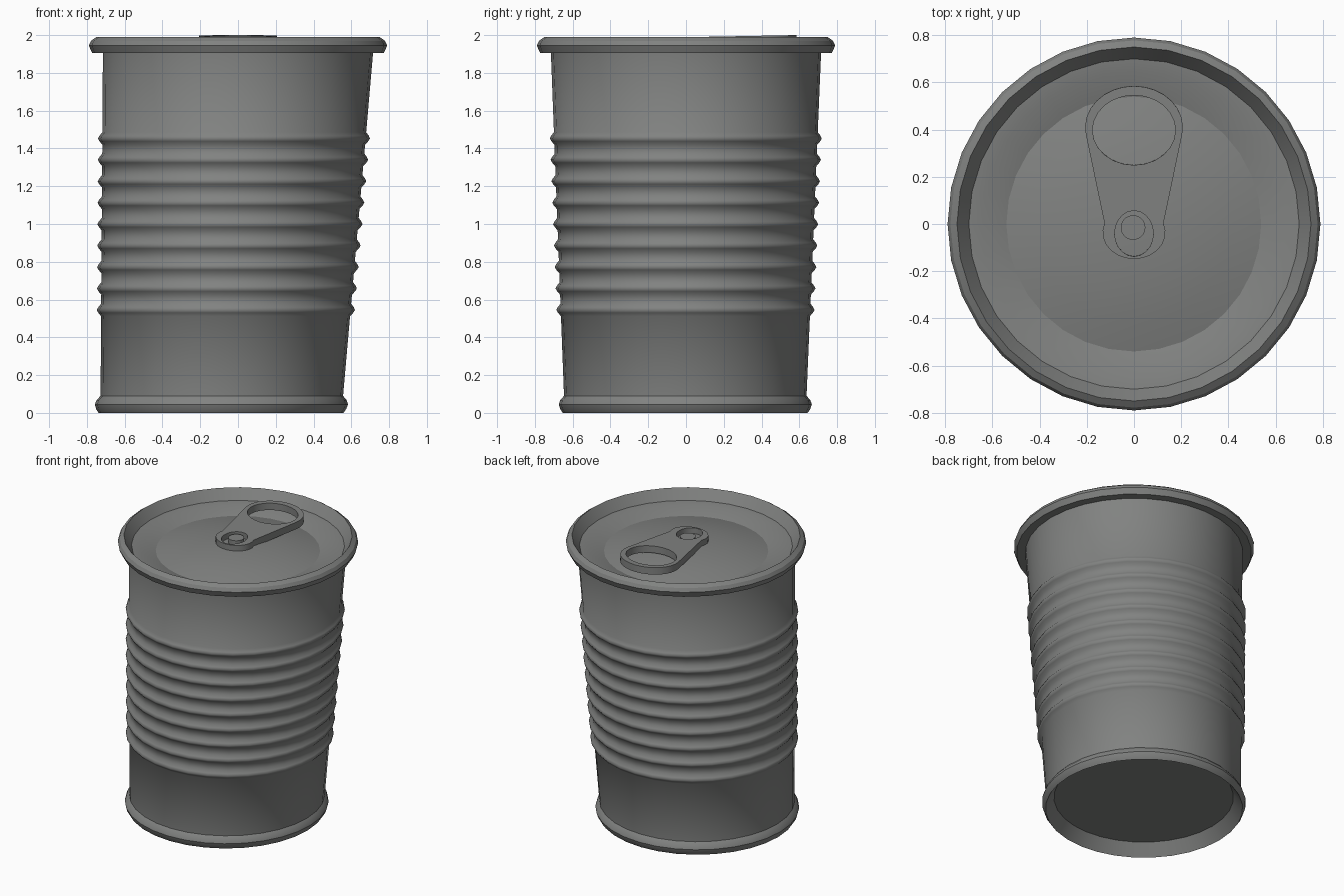
import bpy, bmesh, math

if "Cube" in bpy.data.objects:
    bpy.data.objects.remove(bpy.data.objects["Cube"])

SEG = 32

metal = bpy.data.materials.new("dark grey metal")
metal.diffuse_color = (0.22, 0.225, 0.22, 1)
metal.use_nodes = True
metal.node_tree.nodes["Principled BSDF"].inputs["Base Color"].default_value = metal.diffuse_color


def lean(z):
    """The can tapers off-centre: the base sits further to the left."""
    t = max(0.0, 1 - z / 1.9)
    return -0.09 * t, -0.004 * t


def finish(ob, angle):
    ob.data.materials.clear()
    ob.data.materials.append(metal)
    bpy.ops.object.select_all(action='DESELECT')
    ob.select_set(True)
    bpy.context.view_layer.objects.active = ob
    bpy.ops.object.shade_smooth_by_angle(angle=math.radians(angle))


def lathe(name, profile, angle=35, closed=False, origin=(0, 0)):
    """Spin (radius, z) points, listed so that faces point outwards."""
    bm = bmesh.new()
    rings = []
    for r, z in profile:
        cx, cy = lean(z)
        cx, cy = cx + origin[0], cy + origin[1]
        if r == 0:
            rings.append([bm.verts.new((cx, cy, z))] * SEG)
        else:
            rings.append([bm.verts.new((cx + r * math.cos(2 * math.pi * i / SEG),
                                        cy + r * math.sin(2 * math.pi * i / SEG), z))
                          for i in range(SEG)])
    pairs = list(zip(rings, rings[1:]))
    if closed:
        pairs.append((rings[-1], rings[0]))
    for a, b in pairs:
        for i in range(SEG):
            j = (i + 1) % SEG
            quad = list(dict.fromkeys((a[i], a[j], b[j], b[i])))
            bm.faces.new(quad)
    me = bpy.data.meshes.new(name)
    bm.to_mesh(me)
    bm.free()
    ob = bpy.data.objects.new(name, me)
    bpy.context.collection.objects.link(ob)
    finish(ob, angle)
    return ob


# Tapered body wall with nine raised ribs
def wall(z):
    return 0.642 + (0.715 - 0.642) * (z - 0.09) / 1.81


body = [(wall(0.085), 0.085)]
for k in range(9):
    zc = 0.545 + k * 0.1135
    for dz, bulge in ((-0.033, 0), (-0.015, 0.015), (0, 0.023), (0.015, 0.015), (0.033, 0)):
        body.append((wall(zc + dz) + bulge, zc + dz))
body.append((wall(1.91), 1.91))
lathe("body", body, 60)

# Bottom rim with recessed base disc
lathe("bottom_rim", [(0, 0.083), (0.59, 0.083), (0.648, 0.0), (0.662, 0.02),
                     (0.67, 0.045), (0.662, 0.068), (0.642, 0.09)])

# Top rim, groove and domed lid
lathe("top_rim_and_lid", [(0.71, 1.905), (0.772, 1.905), (0.79, 1.945), (0.778, 1.97),
                          (0.75, 1.99), (0.70, 1.918), (0.645, 1.912), (0.54, 1.88),
                          (0.42, 1.91), (0.28, 1.933), (0.14, 1.946), (0, 1.95)], 25)

# Rivet
lathe("rivet", [(0.052, 1.93), (0.052, 1.98), (0, 1.98)], 30, origin=(-0.004, -0.015))


# Pull tab: outline with a finger hole and a rivet hole
def arc(cx, cy, rx, ry, a0, a1, n):
    return [(cx + rx * math.cos(math.radians(a0 + (a1 - a0) * i / n)),
             cy + ry * math.sin(math.radians(a0 + (a1 - a0) * i / n))) for i in range(n + 1)]


outline = arc(0, 0.41, 0.207, 0.175, -10, 190, 16) + arc(0, -0.035, 0.133, 0.113, 160, 380, 14)
finger_hole = arc(0, 0.398, 0.176, 0.148, 0, 360, 24)[:-1]
rivet_hole = arc(0, -0.04, 0.082, 0.097, 0, 360, 20)[:-1]
cu = bpy.data.curves.new("pull_tab", 'CURVE')
cu.dimensions = '2D'
cu.fill_mode = 'BOTH'
cu.extrude = 0.025
for pts in (outline, finger_hole, rivet_hole):
    sp = cu.splines.new('POLY')
    sp.points.add(len(pts) - 1)
    for p, (x, y) in zip(sp.points, pts):
        p.co = (x, y, 0, 1)
    sp.use_cyclic_u = True
tab = bpy.data.objects.new("pull_tab", cu)
bpy.context.collection.objects.link(tab)
tab.location = (0, 0, 1.964)
tab.rotation_euler = (0.019, 0, 0)
bpy.ops.object.select_all(action='DESELECT')
tab.select_set(True)
bpy.context.view_layer.objects.active = tab
bpy.ops.object.convert(target='MESH')
tab = bpy.context.object
bm = bmesh.new()
bm.from_mesh(tab.data)
bmesh.ops.remove_doubles(bm, verts=bm.verts, dist=0.0005)
bmesh.ops.recalc_face_normals(bm, faces=bm.faces)
bm.to_mesh(tab.data)
bm.free()
finish(tab, 35)
